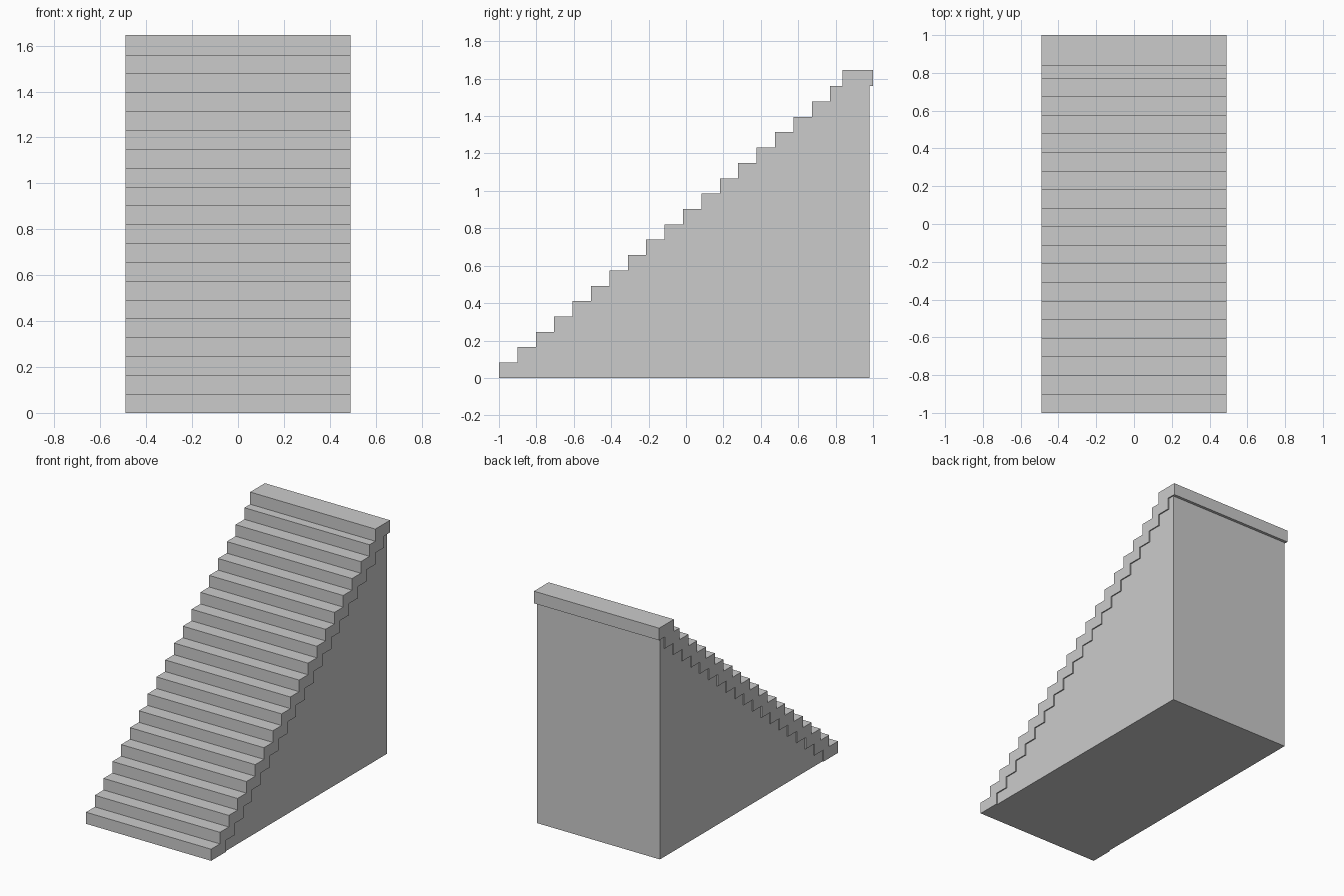
import bpy, bmesh

if "Cube" in bpy.data.objects:
    bpy.data.objects.remove(bpy.data.objects["Cube"])

STEPS = 19
RISE, RUN, DEPTH = 0.0821, 0.0984, 0.164
HALF = 0.49            # half width of the treads
INSET = 0.008          # the base is slightly narrower
TOP, BACK = 1.646, 0.98


def extrude_profile(name, pts, half):
    """Closed (y, z) profile extruded across x."""
    bm = bmesh.new()
    face = bm.faces.new([bm.verts.new((-half, y, z)) for y, z in pts])
    ext = bmesh.ops.extrude_face_region(bm, geom=[face])
    moved = [v for v in ext["geom"] if isinstance(v, bmesh.types.BMVert)]
    bmesh.ops.translate(bm, verts=moved, vec=(2 * half, 0, 0))
    bmesh.ops.recalc_face_normals(bm, faces=bm.faces)
    me = bpy.data.meshes.new(name)
    bm.to_mesh(me)
    bm.free()
    ob = bpy.data.objects.new(name, me)
    bpy.context.collection.objects.link(ob)
    return ob


# Stepped layer of treads: zigzag up the front, zigzag down the underside
front, under = [], []
for i in range(STEPS):
    y, z = -1 + i * RUN, i * RISE
    front += [(y, z), (y, z + RISE)]
    under += [(y + DEPTH, z), (y + DEPTH, z + RISE)]

# Top landing block closes the layer and overhangs the back
landing = [(1 - DEPTH, STEPS * RISE), (1 - DEPTH, TOP), (1, TOP), (1, STEPS * RISE)]
extrude_profile("treads", front + landing + under[::-1], HALF)

# Solid base under the treads
extrude_profile("base", under + [(BACK, STEPS * RISE), (BACK, 0)], HALF - INSET)
